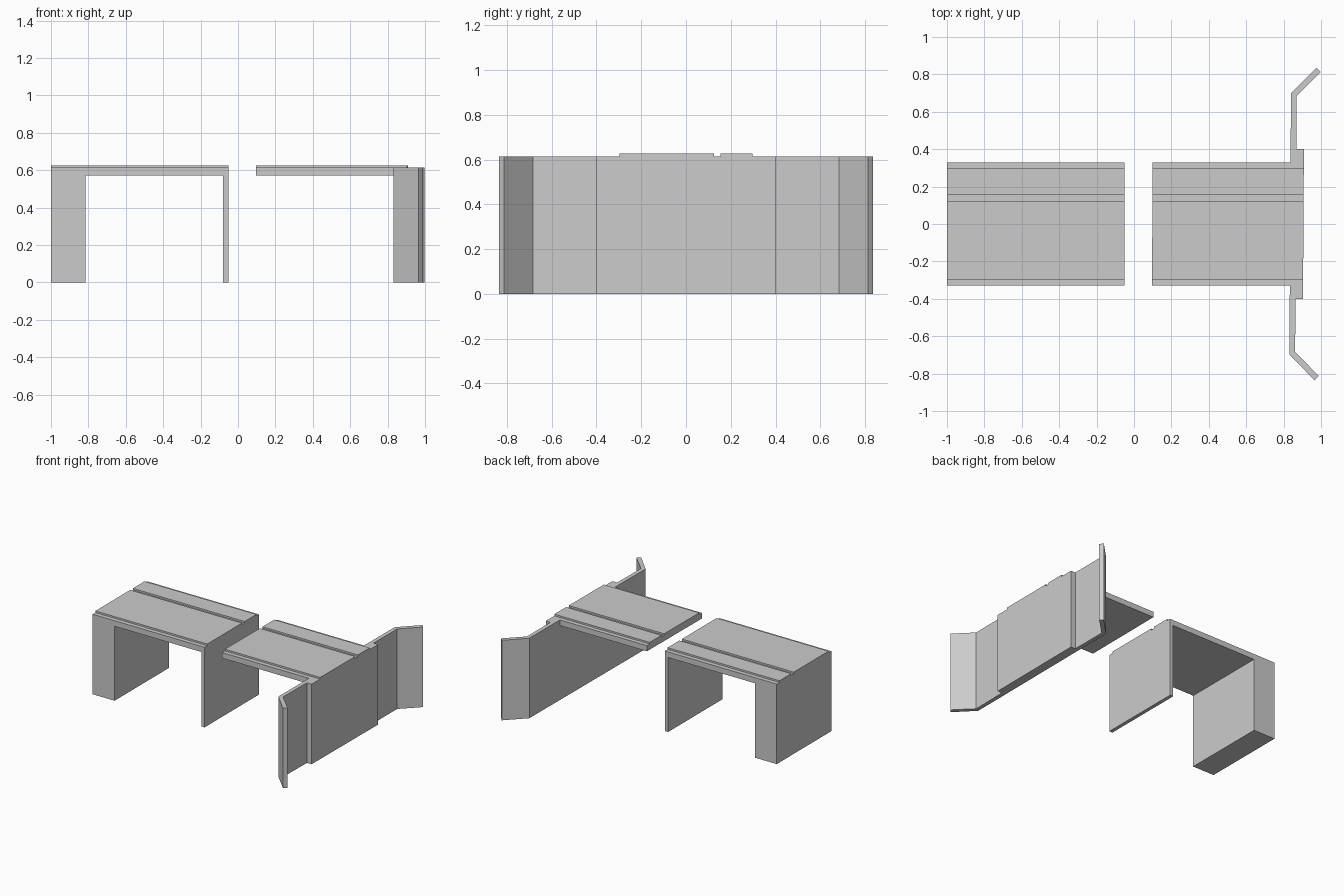
import bpy

if "Cube" in bpy.data.objects:
    bpy.data.objects.remove(bpy.data.objects["Cube"])

DECK_BOTTOM, DECK_TOP, PAD_TOP = 0.57, 0.613, 0.626
HALF_WIDTH = 0.33
PADS = {"wide": (-0.297, 0.124), "narrow": (0.155, 0.297)}
SKEW = 0.006  # the right-hand piece is turned very slightly


def prism(name, profile, axis, lo, hi, skew=0.0):
    """Extrude a closed 2D profile along y (points are x, z) or z (points are x, y)."""
    def place(p, t):
        x, y, z = (p[0], t, p[1]) if axis == "y" else (p[0], p[1], t)
        return (x + skew * y, y, z)

    n = len(profile)
    verts = [place(p, t) for t in (lo, hi) for p in profile]
    faces = [tuple(range(n)), tuple(range(2 * n - 1, n - 1, -1))]
    faces += [(i, i + n, (i + 1) % n + n, (i + 1) % n) for i in range(n)]
    # reverse when the profile plane is (x, y) and needs no flip
    mesh = bpy.data.meshes.new(name)
    mesh.from_pydata(verts, [], faces if axis == "y" else [f[::-1] for f in faces])
    obj = bpy.data.objects.new(name, mesh)
    bpy.context.collection.objects.link(obj)
    return obj


def box(name, x0, x1, y0, y1, z0, z1, skew=0.0):
    return prism(name, [(x0, y0), (x1, y0), (x1, y1), (x0, y1)], "z", z0, z1, skew)


def deck_pads(side, x0, x1, skew=0.0):
    for label, (y0, y1) in PADS.items():
        box(f"{side}_deck_pad_{label}", x0, x1, y0, y1, DECK_TOP, PAD_TOP, skew)


# Left span: thick abutment, slab and thin end wall in one portal profile
portal = [(-1, 0), (-0.815, 0), (-0.815, DECK_BOTTOM), (-0.08, DECK_BOTTOM),
          (-0.08, 0), (-0.052, 0), (-0.052, DECK_TOP), (-1, DECK_TOP)]
prism("left_portal", portal, "y", -HALF_WIDTH, HALF_WIDTH)
deck_pads("left", -1, -0.052)

# Right abutment wall with flared wings, mirrored across y = 0
half = [(0.906, 0.40), (0.867, 0.40), (0.865, 0.684),
        (0.993, 0.812), (0.971, 0.836), (0.835, 0.698)]
outline = [(x, -y) for x, y in reversed(half)] + half
prism("right_wing_wall", outline, "z", 0, DECK_TOP, SKEW)

# Right cantilevered deck
box("right_deck", 0.098, 0.835, -HALF_WIDTH, HALF_WIDTH, DECK_BOTTOM, DECK_TOP, SKEW)
deck_pads("right", 0.098, 0.906, SKEW)

# Consistent outward normals
import bmesh
for obj in bpy.context.collection.objects:
    bm = bmesh.new()
    bm.from_mesh(obj.data)
    bmesh.ops.recalc_face_normals(bm, faces=bm.faces)
    bm.to_mesh(obj.data)
    bm.free()
